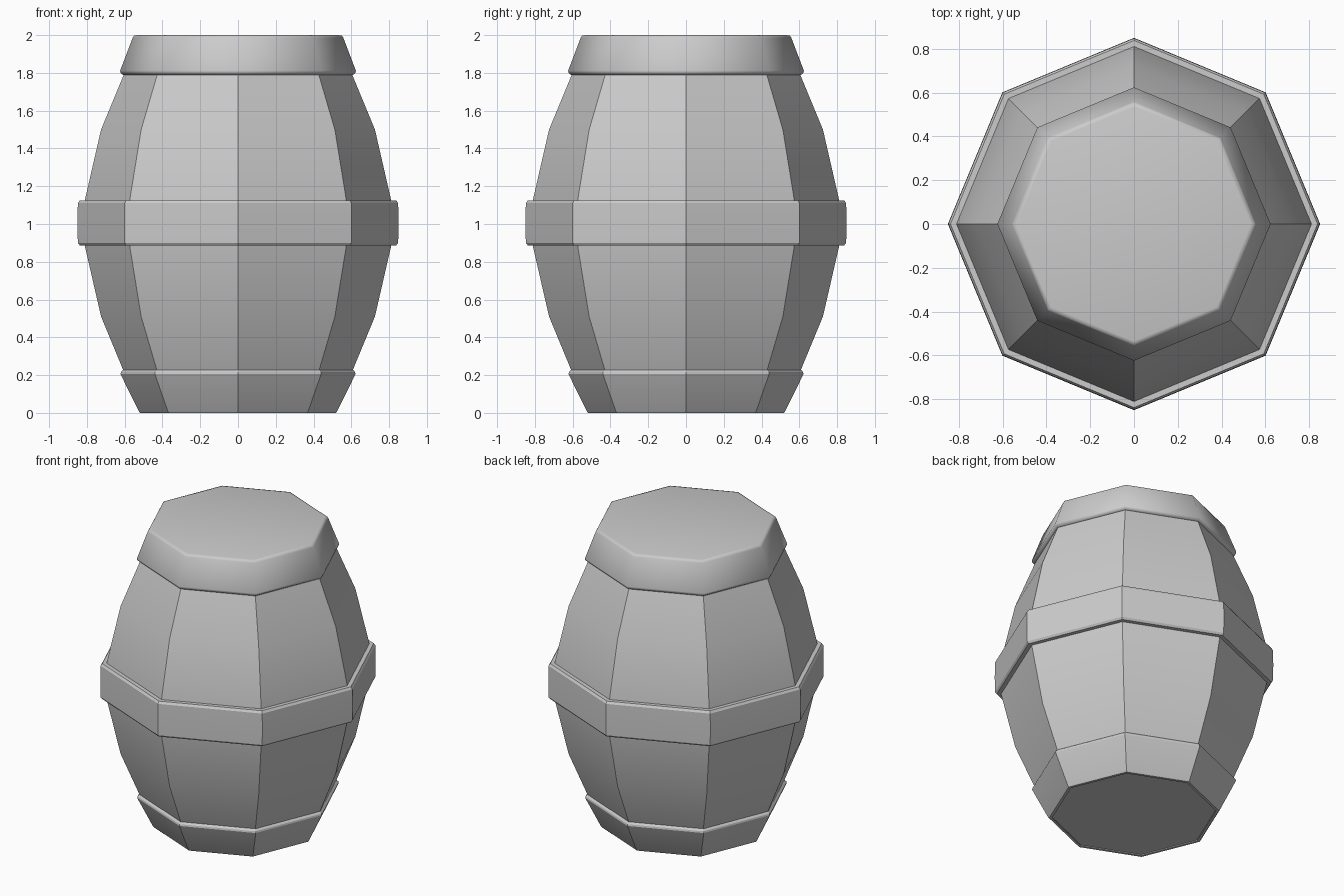
import bpy, bmesh, math

if "Cube" in bpy.data.objects:
    bpy.data.objects.remove(bpy.data.objects["Cube"])

SIDES = 8


def lathe(name, profile, closed=False, smooth=30):
    """Sweep (radius, z) points around z with eight sides; cap the ends if open."""
    bm = bmesh.new()
    rings = []
    for r, z in profile:
        rings.append([bm.verts.new((r * math.cos(math.tau * i / SIDES),
                                    r * math.sin(math.tau * i / SIDES), z))
                      for i in range(SIDES)])
    pairs = list(zip(rings, rings[1:]))
    if closed:
        pairs.append((rings[-1], rings[0]))
    else:
        bm.faces.new(rings[0])
        bm.faces.new(rings[-1])
    for a, b in pairs:
        for i in range(SIDES):
            j = (i + 1) % SIDES
            bm.faces.new((a[i], a[j], b[j], b[i]))
    bmesh.ops.recalc_face_normals(bm, faces=bm.faces)
    mesh = bpy.data.meshes.new(name)
    bm.to_mesh(mesh)
    bm.free()
    ob = bpy.data.objects.new(name, mesh)
    bpy.context.collection.objects.link(ob)
    bpy.ops.object.select_all(action='DESELECT')
    ob.select_set(True)
    bpy.context.view_layer.objects.active = ob
    bpy.ops.object.shade_smooth_by_angle(angle=math.radians(smooth))
    return ob


# Bulging barrel body
lathe("barrel_body", [(0.50, 0.006), (0.605, 0.22), (0.725, 0.51), (0.81, 0.88),
                      (0.82, 1.0), (0.81, 1.13), (0.725, 1.5), (0.605, 1.79),
                      (0.54, 1.95)])

# Wide middle hoop with bevelled edges
lathe("middle_hoop", [(0.80, 0.887), (0.838, 0.887), (0.848, 0.90), (0.85, 1.005),
                      (0.848, 1.11), (0.838, 1.125), (0.80, 1.125)], closed=True)

# Tapered hoop around the foot
lathe("bottom_hoop", [(0.50, 0.0), (0.518, 0.0), (0.525, 0.008), (0.622, 0.205),
                      (0.62, 0.216), (0.608, 0.228), (0.59, 0.225)], closed=True)

# Tapered lid, softly shaded over the rim
lathe("lid", [(0.59, 1.789), (0.608, 1.789), (0.622, 1.80), (0.624, 1.812),
              (0.558, 1.985), (0.552, 1.996), (0.535, 2.0)], smooth=65)
